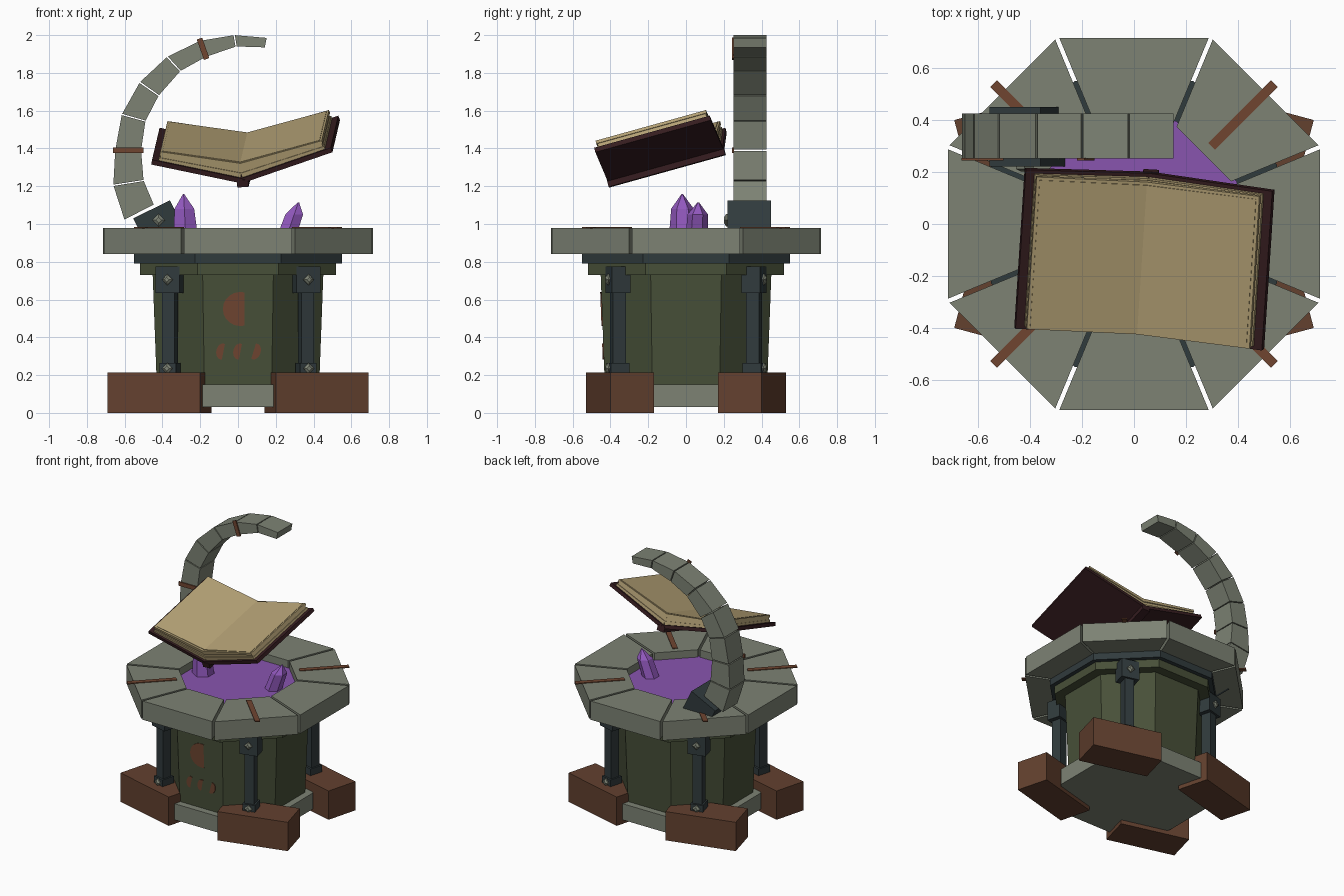
import bpy, bmesh, math
from mathutils import Vector as V

if "Cube" in bpy.data.objects:
    bpy.data.objects.remove(bpy.data.objects["Cube"])


def material(name, rgb):
    m = bpy.data.materials.new(name)
    m.diffuse_color = (*rgb, 1)
    m.use_nodes = True
    m.node_tree.nodes["Principled BSDF"].inputs["Base Color"].default_value = m.diffuse_color
    return m


STONE = material("grey stone", (.205, .225, .175))
OLIVE = material("olive iron", (.064, .08, .04))
SLATE = material("dark slate", (.03, .043, .046))
WOOD = material("brown wood", (.125, .052, .028))
RUST = material("rust trim", (.16, .06, .03))
MAROON = material("maroon leather", (.036, .012, .014))
PAPER = material("tan paper", (.46, .36, .18))
LIQUID = material("purple liquid", (.25, .09, .43))
CRYSTAL = material("violet crystal", (.29, .1, .52))


def loft(name, mat, rings):
    """Closed solid through equal-length rings of points."""
    bm = bmesh.new()
    rows = [[bm.verts.new(p) for p in r] for r in rings]
    n = len(rows[0])
    for a, b in zip(rows, rows[1:]):
        for i in range(n):
            j = (i + 1) % n
            bm.faces.new((a[i], a[j], b[j], b[i]))
    bm.faces.new(rows[0][::-1])
    bm.faces.new(rows[-1])
    bmesh.ops.recalc_face_normals(bm, faces=bm.faces)
    me = bpy.data.meshes.new(name)
    bm.to_mesh(me)
    bm.free()
    me.materials.append(mat)
    ob = bpy.data.objects.new(name, me)
    bpy.context.collection.objects.link(ob)
    return ob


X, Y, Z = V((1, 0, 0)), V((0, 1, 0)), V((0, 0, 1))
QUAD = ((-.5, -.5), (.5, -.5), (.5, .5), (-.5, .5))


def box(name, mat, c, size, e1=X, e2=Y, e3=Z):
    c = V(c)
    return loft(name, mat, [[c + e1 * (a * size[0]) + e2 * (b * size[1]) + e3 * (h * size[2])
                             for a, b in QUAD] for h in (-.5, .5)])


def bolt(name, c, r, out, side):
    """Faceted diamond stud."""
    c = V(c)
    ring = lambda s, d: [c + side * (r * s * a) + Z * (r * s * b) + out * d
                         for a, b in ((1, 0), (0, 1), (-1, 0), (0, -1))]
    return loft(name, STONE, [ring(1, -.01), ring(1, .008), ring(.45, .018)])


def octagon(apothem, z):
    r = apothem / math.cos(math.pi / 8)
    return [V((r * math.cos(t), r * math.sin(t), z))
            for t in (math.pi / 8 + i * math.pi / 4 for i in range(8))]


# Octagonal vessel
loft("plinth", STONE, [octagon(.48, .03), octagon(.48, .15)])
loft("body", OLIVE, [octagon(.43, .15), octagon(.452, .74)])
loft("body_rim", OLIVE, [octagon(.52, .73), octagon(.52, .795)])
loft("collar", SLATE, [octagon(.55, .79), octagon(.55, .842)])
loft("liquid", LIQUID, [octagon(.395, .83), octagon(.395, .925)])

# Eight stone rim blocks with open joints, and four trim strips
for k in range(8):
    t = k * math.pi / 4
    out, side = V((math.cos(t), math.sin(t), 0)), V((-math.sin(t), math.cos(t), 0))
    w = lambda r: r * math.tan(math.pi / 8) - .009
    loft(f"rim_block_{k}", STONE,
         [[out * r + side * (s * w(r)) + Z * z
           for r, s in ((.38, -1), (.715, -1), (.715, 1), (.38, 1))] for z in (.84, .98)])
    if k % 2:
        box(f"rim_strip_{k}", RUST, out * .592 + Z * .981, (.34, .036, .008), out, side)

# Four legs: foot, post, base, capital and studs
c15, s15 = math.cos(math.radians(15)), math.sin(math.radians(15))
for sx in (-1, 1):
    for sy in (-1, 1):
        tag = ("left" if sx < 0 else "right") + ("_front" if sy < 0 else "_back")
        e1, e2 = V((c15 * sx, -s15 * sy, 0)), V((s15 * sx, c15 * sy, 0))
        p = V((.36 * sx, .36 * sy, 0))
        box("foot_" + tag, WOOD, (.415 * sx, .35 * sy, .1075), (.507, .238, .215), e1, e2)
        box("post_" + tag, SLATE, p + Z * .45, (.068, .072, .56), e1, e2)
        box("post_base_" + tag, SLATE, p + Z * .23, (.09, .1, .07), e1, e2)
        box("capital_" + tag, SLATE, p + Z * .705, (.13, .1, .14), e1, e2)
        for z in (.705, .235):
            bolt(f"stud_{tag}_{int(z * 100)}", p + e2 * .05 + Z * z, .029, e2, e1)


# Crescent emblem and three small crescents on the front panel
def crescent(name, cx, cz, r, squash, thin, tilt):
    arc = [math.radians(75 + 210 * i / 12) for i in range(13)]
    tip = math.cos(arc[0]) * r * squash
    outer = [(r * squash * math.cos(t), r * math.sin(t)) for t in arc]
    inner = [(tip + (x - tip) * thin, z) for x, z in outer[-2:0:-1]]
    rings = []
    for d in (.006, -.003):
        rings.append([])
        for x, z in outer + inner:
            px = cx + x * math.cos(tilt) - z * math.sin(tilt)
            pz = cz + x * math.sin(tilt) + z * math.cos(tilt)
            rings[-1].append(V((px, -(.43 + .022 * (pz - .15) / .59) - d, pz)))
    loft(name, RUST, rings)


crescent("emblem", .01, .55, .09, 1, .5, 0)
for i, (x, turn) in enumerate(((-.085, -.2), (.005, -.2), (.09, math.pi - .3))):
    crescent(f"small_mark_{i}", x, .325, .043, .7, .3, turn)


# Crystals
def crystal(name, base, tip, r0, r1):
    base, tip = V(base), V(tip)
    loft(name, CRYSTAL, [[base.lerp(tip, f) + V((r * math.cos(t), r * math.sin(t), 0))
                          for t in (math.pi / 6 + i * math.pi / 3 for i in range(6))]
                         for f, r in ((0, r0), (.7, r1), (1, .004))])


crystal("crystal_left", (-.275, -.015, .9), (-.288, -.02, 1.158), .078, .06)
crystal("crystal_right", (.245, .055, .9), (.32, .065, 1.115), .06, .054)

# Curved stone arm: outer and inner joint points in the x-z plane
OUTER = [(-.6, 1.02), (-.66, 1.205), (-.65, 1.39), (-.615, 1.58), (-.52, 1.75),
         (-.375, 1.885), (-.2, 1.97), (-.02, 2.0), (.155, 1.985)]
INNER = [(-.445, 1.1), (-.5, 1.23), (-.513, 1.39), (-.49, 1.545), (-.42, 1.68),
         (-.305, 1.81), (-.17, 1.885), (-.01, 1.94), (.145, 1.935)]
for i in range(8):
    o0, o1, n0, n1 = (V((q[0], 0, q[1])) for q in (OUTER[i], OUTER[i + 1], INNER[i], INNER[i + 1]))
    g = .02
    quad = [o0.lerp(o1, g), o1.lerp(o0, g), n1.lerp(n0, g), n0.lerp(n1, g)]
    loft(f"arm_block_{i}", STONE, [[q + Y * y for q in quad] for y in (.252, .425)])
for i in (2, 6):
    o, n = V((OUTER[i][0], 0, OUTER[i][1])), V((INNER[i][0], 0, INNER[i][1]))
    d = (o - n).normalized()
    box(f"arm_strip_{i}", RUST, (o + n) / 2 + Y * .249, ((o - n).length + .024, .01, .03),
        d, Y, d.cross(Y))

# Clamp holding the arm
a = math.radians(26)
box("arm_clamp", SLATE, (-.41, .335, .98), (.217, .23, .217),
    V((math.cos(a), 0, math.sin(a))), Y, V((-math.sin(a), 0, math.cos(a))))
bolt("arm_clamp_stud", (-.42, .22, 1.02), .034, -Y, X)

# Floating open book: two covers, layered page blocks and a spine
O = V((.02, -.41, 1.215))
U = V((.04, .612, .17)).normalized()
LEN = .636
for tag, wing in (("left", V((-.48, .014, .10))), ("right", V((.48, -.07, .165)))):
    A = wing.normalized()
    N = A.cross(U).normalized()
    if N.z < 0:
        N = -N
    at = lambda p, u: O + A * p[0] + N * p[1] + U * u
    W = wing.length
    cover = [(0, 0), (W, 0), (W, .026), (0, .026)]
    loft("cover_" + tag, MAROON, [[at(p, u) for p in cover] for u in (0, LEN)])
    for i, (t0, t1, inset) in enumerate(((0, .3, .014), (.3, .62, .02), (.62, .94, .014), (.94, 1, .026))):
        end = W - .02 - inset
        h = lambda t, s: .026 + t * (.082 + (.052 - .082) * s)
        prof = [(.012, h(t0, 0)), (end, h(t0, 1)), (end, h(t1, 1)), (.012, h(t1, 0))]
        loft(f"pages_{tag}_{i}", PAPER, [[at(p, u) for p in prof] for u in (inset, LEN - inset)])
side = V((1, -.06, .06)).normalized()
box("book_spine", MAROON, O + U * LEN / 2 + V((.005, 0, 0)), (.06, LEN + .006, .04),
    side, U, side.cross(U).normalized())
